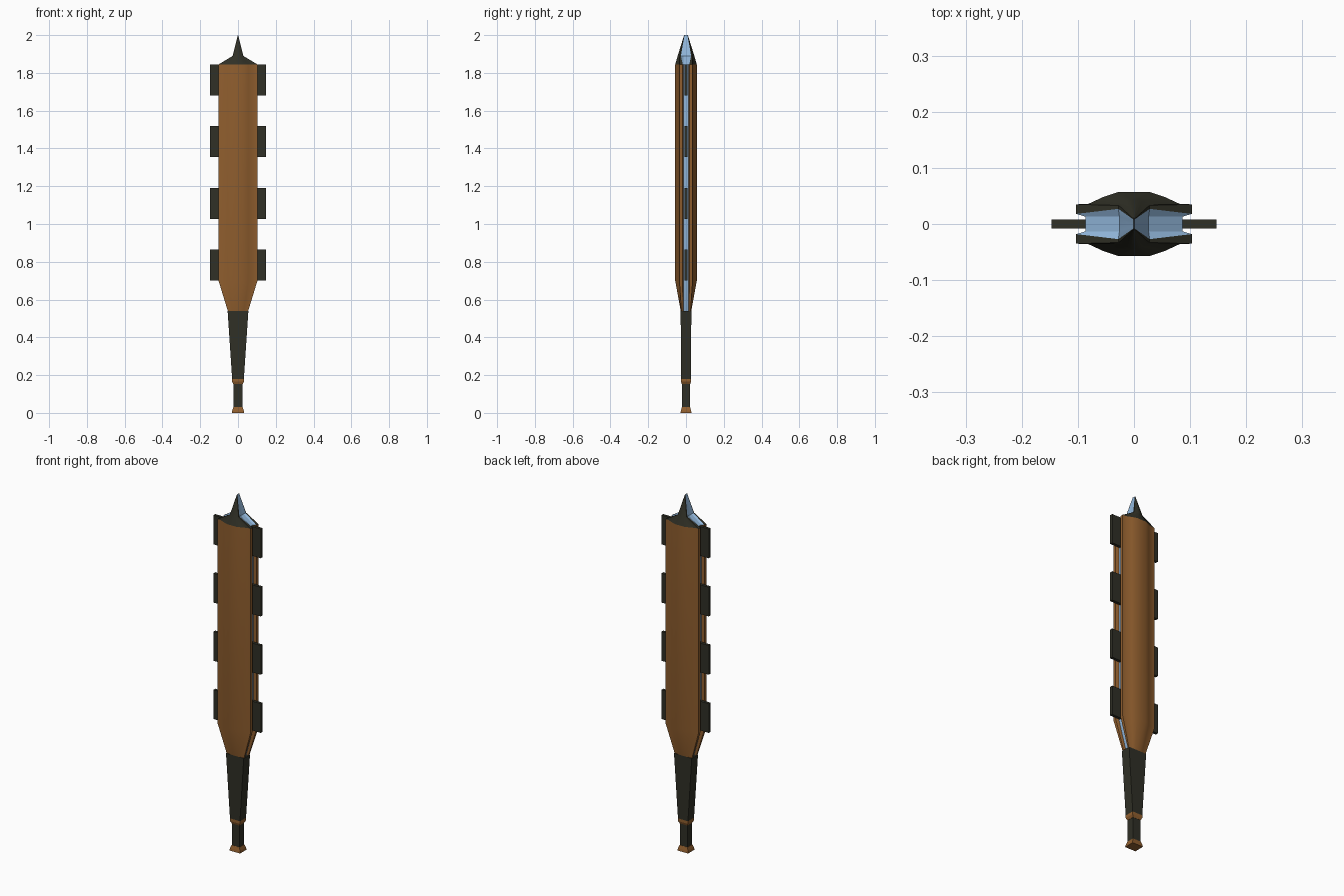
import bpy, bmesh, math

if "Cube" in bpy.data.objects:
    bpy.data.objects.remove(bpy.data.objects["Cube"])


def material(name, colour):
    m = bpy.data.materials.new(name)
    m.diffuse_color = (*colour, 1)
    m.use_nodes = True
    m.node_tree.nodes["Principled BSDF"].inputs["Base Color"].default_value = m.diffuse_color
    return m


wood = material("brown wood", (0.285, 0.115, 0.028))
dark = material("dark stone", (0.029, 0.029, 0.019))
blue = material("pale blue core", (0.29, 0.48, 0.72))


def mirrored(quarter):
    """Full outline from the +x +y quarter, running groove floor to front ridge."""
    q = list(quarter)
    return (q + [(-x, y) for x, y in reversed(q)]
            + [(-x, -y) for x, y in q] + [(x, -y) for x, y in reversed(q)])


def loft(name, sections, mats, blue_sides=(), close=(True, True), smooth=False):
    """Skin (z, outline) sections; blue_sides lists side indices given the second material."""
    bm = bmesh.new()
    rings = [[bm.verts.new((x, y, z)) for x, y in outline] for z, outline in sections]
    n = len(rings[0])
    for a, b in zip(rings, rings[1:]):
        for i in range(n):
            j = (i + 1) % n
            f = bm.faces.new((a[i], a[j], b[j], b[i]))
            f.material_index = 1 if i in blue_sides else 0
    if close[0]:
        bm.faces.new(rings[0][::-1])
    if close[1]:
        bm.faces.new(rings[-1])
    bmesh.ops.recalc_face_normals(bm, faces=bm.faces[:])
    mesh = bpy.data.meshes.new(name)
    bm.to_mesh(mesh)
    bm.free()
    ob = bpy.data.objects.new(name, mesh)
    bpy.context.collection.objects.link(ob)
    for m in mats:
        mesh.materials.append(m)
    if smooth:
        bpy.ops.object.select_all(action='DESELECT')
        ob.select_set(True)
        bpy.context.view_layer.objects.active = ob
        bpy.ops.object.shade_smooth_by_angle(angle=math.radians(28))
    return ob


def rect(x, y):
    return [(x, y), (-x, y), (-x, -y), (x, -y)]


# Grooved outlines: groove floor, groove lip, outer corner, then curved front
neck = mirrored([(.042, .012), (.054, .016), (.054, .024), (.043, .025), (.03, .027), (.015, .028)])
full = mirrored([(.086, .013), (.103, .018), (.103, .035), (.081, .036), (.055, .048), (.028, .057)])
shoulder = mirrored([(.026, .013), (.028, .027), (.027, .033), (.02, .036), (.013, .04), (.006, .044)])
point = mirrored([(.001, .006), (.001, .008), (.0008, .009), (.0006, .009), (.0004, .01), (.0002, .01)])
count = len(full)
floors = {count // 2 - 1, count - 1}
walls = {0, count // 2 - 2, count // 2, count - 2}

# Wooden paddle with blue groove floor
loft("wooden_paddle", [(.54, neck), (.70, full), (1.845, full)], [wood, blue],
     floors, smooth=True)

# Dark pointed cap with blue core showing along its edges
loft("pointed_cap", [(1.845, full), (1.89, shoulder), (2.0, point)], [dark, blue],
     floors | walls, close=(False, True), smooth=True)

# Flat blades set into both grooves
for side, label in ((1, "right"), (-1, "left")):
    for k in range(4):
        z = .70 + k * .327
        outline = [(side * x, y) for x, y in ((.08, -.008), (.147, -.008), (.147, .008), (.08, .008))]
        loft(f"{label}_blade_{k + 1}", [(z, outline), (z + .164, outline)], [dark])

# Tapered handle, collar, grip and pommel
loft("tapered_handle", [(.18, rect(.031, .027)), (.54, rect(.055, .028))], [dark])
loft("collar", [(.152, rect(.024, .022)), (.165, rect(.031, .027)), (.18, rect(.031, .027))], [wood])
loft("grip", [(.028, rect(.023, .021)), (.153, rect(.023, .021))], [dark])
loft("pommel", [(0, rect(.033, .029)), (.012, rect(.031, .027)), (.03, rect(.025, .022))], [wood])
